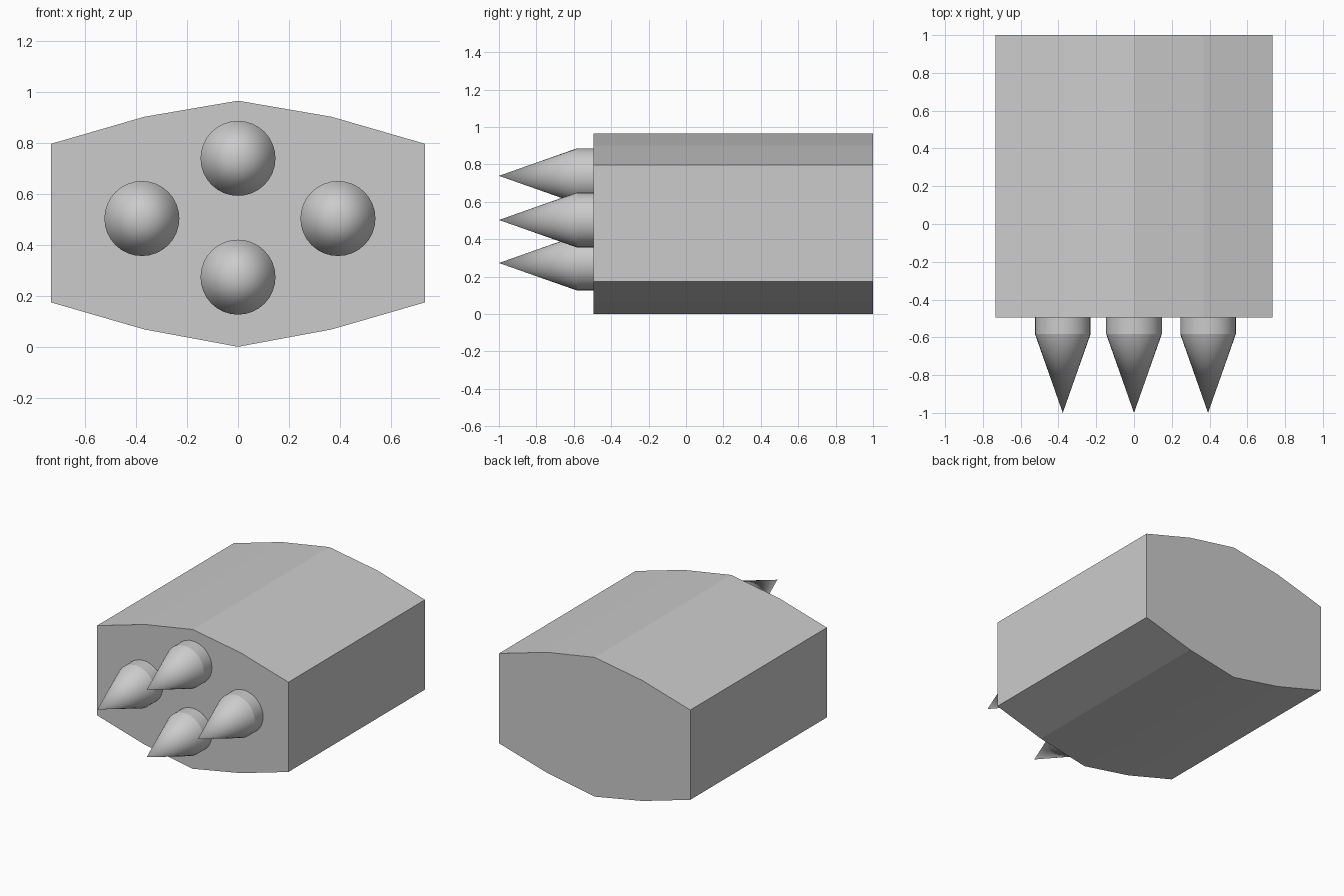
import bpy, bmesh
from math import cos, sin, tau, radians

if "Cube" in bpy.data.objects:
    bpy.data.objects.remove(bpy.data.objects["Cube"])

BODY_FRONT, BODY_BACK = -0.495, 1.0


def make_object(name, bm):
    bmesh.ops.recalc_face_normals(bm, faces=bm.faces)
    mesh = bpy.data.meshes.new(name)
    bm.to_mesh(mesh)
    bm.free()
    obj = bpy.data.objects.new(name, mesh)
    bpy.context.collection.objects.link(obj)
    return obj


# Launcher housing: faceted barrel outline, mirrored in x, extruded along y
def housing():
    right = [(0, 0), (0.367, 0.068), (0.733, 0.174),
             (0.733, 0.796), (0.367, 0.902), (0, 0.965)]
    outline = right + [(-x, z) for x, z in right[-2:0:-1]]
    bm = bmesh.new()
    face = bm.faces.new([bm.verts.new((x, BODY_FRONT, z)) for x, z in outline])
    grown = bmesh.ops.extrude_face_region(bm, geom=[face], use_keep_orig=True)
    verts = [g for g in grown["geom"] if isinstance(g, bmesh.types.BMVert)]
    bmesh.ops.translate(bm, verts=verts, vec=(0, BODY_BACK - BODY_FRONT, 0))
    return make_object("launcher_housing", bm)


# Pointed round: short cylinder seated in the front plate, with a cone nose
def warhead(name, x, z, radius=0.147, sides=32):
    bm = bmesh.new()
    rings = [[bm.verts.new((x + radius * cos(tau * i / sides), y,
                            z + radius * sin(tau * i / sides)))
              for i in range(sides)] for y in (BODY_FRONT + 0.01, -0.583)]
    tip = bm.verts.new((x, -1.0, z))
    bm.faces.new(rings[0])
    for i in range(sides):
        j = (i + 1) % sides
        bm.faces.new((rings[0][i], rings[0][j], rings[1][j], rings[1][i]))
        bm.faces.new((rings[1][i], rings[1][j], tip))
    obj = make_object(name, bm)
    bpy.ops.object.select_all(action='DESELECT')
    obj.select_set(True)
    bpy.context.view_layer.objects.active = obj
    bpy.ops.object.shade_smooth_by_angle(angle=radians(15))
    return obj


housing()
for name, x, z in [("warhead_left", -0.377, 0.503), ("warhead_right", 0.392, 0.503),
                   ("warhead_top", 0, 0.739), ("warhead_bottom", 0, 0.273)]:
    warhead(name, x, z)
